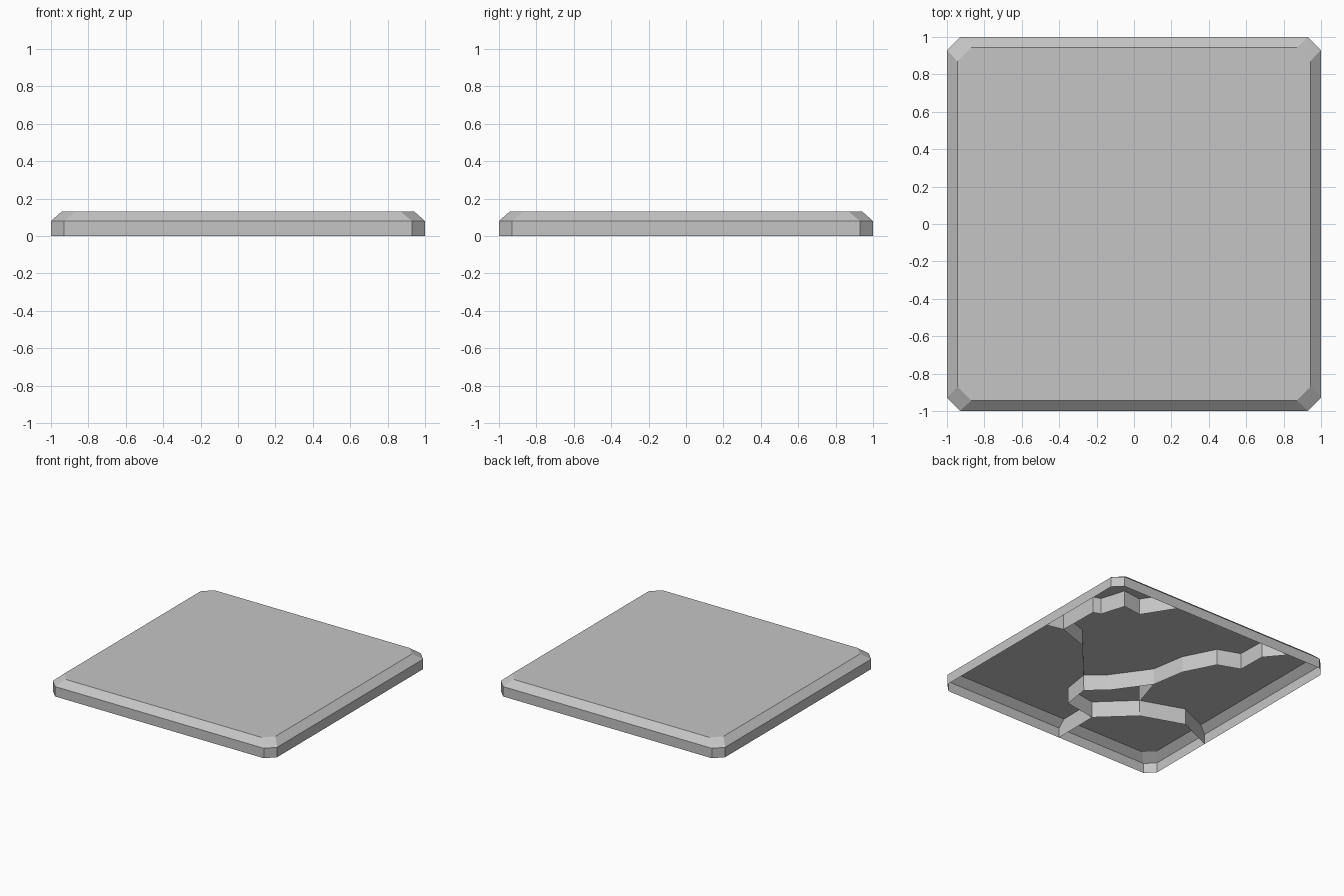
import bpy
import bmesh
from mathutils import Vector

if "Cube" in bpy.data.objects:
    bpy.data.objects.remove(bpy.data.objects["Cube"])

EDGE_H, TOP_H, INSET = 0.08, 0.13, 0.057

stone = bpy.data.materials.new("grey stone")
stone.diffuse_color = (0.56, 0.56, 0.56, 1)
stone.use_nodes = True
stone.node_tree.nodes["Principled BSDF"].inputs["Base Color"].default_value = stone.diffuse_color


def make_object(name, bm):
    mesh = bpy.data.meshes.new(name)
    bm.to_mesh(mesh)
    bm.free()
    mesh.materials.append(stone)
    obj = bpy.data.objects.new(name, mesh)
    bpy.context.collection.objects.link(obj)
    return obj


def octagon(bm, half, flat, z):
    """Square ring with cut corners, counter-clockwise."""
    pts = [(half, -flat), (half, flat), (flat, half), (-flat, half),
           (-half, flat), (-half, -flat), (-flat, -half), (flat, -half)]
    return [bm.verts.new((x, y, z)) for x, y in pts]


# Slab shell: upright rim, bevelled shoulder and flat top, open underneath
bm = bmesh.new()
rings = [octagon(bm, 1, 0.93, 0), octagon(bm, 1, 0.93, EDGE_H),
         octagon(bm, 1 - INSET, 0.87, TOP_H)]
for low, high in zip(rings, rings[1:]):
    for i in range(8):
        j = (i + 1) % 8
        bm.faces.new((low[i], low[j], high[j], high[i]))
bm.faces.new(rings[-1])
make_object("slab_shell", bm)


def roof(p):
    """Height of the shell's inside above a floor point."""
    gap = 1 - max(abs(p.x), abs(p.y))
    return min(TOP_H, EDGE_H + max(gap, 0) * (TOP_H - EDGE_H) / INSET)


def split_at_shoulder(path):
    """Add a point where a path crosses from the shoulder to the flat top."""
    out = [path[0]]
    for a, b in zip(path, path[1:]):
        ra, rb = (max(abs(p.x), abs(p.y)) for p in (a, b))
        limit = 1 - INSET
        if (ra - limit) * (rb - limit) < 0:
            out.append(a.lerp(b, (limit - ra) / (rb - ra)))
        out.append(b)
    return out


# Break lines between the slab pieces, as upright walls under the top
cracks = {
    "front_crack": [(-0.125, -1), (-0.12, -0.62), (-0.37, -0.38),
                    (-0.71, -0.26), (-1, -0.39)],
    "middle_crack": [(-0.12, -0.62), (0.145, -0.575), (0.18, -0.355),
                     (0.045, -0.24), (-0.155, 0.04), (-0.2, 0.31),
                     (-0.325, 0.555), (-0.5, 0.62), (-0.505, 0.85), (-0.63, 1)],
    "short_crack": [(-0.155, 0.04), (-0.24, -0.23), (-0.37, -0.38)],
    "corner_crack": [(1, 0.2), (0.865, 0.23), (0.86, 0.56), (0.8, 0.58),
                     (0.74, 0.775), (0.58, 0.755), (0.425, 1)],
    "link_crack": [(0.865, 0.23), (0.61, 0.14), (0.18, -0.355)],
}
for name, pts in cracks.items():
    bm = bmesh.new()
    path = split_at_shoulder([Vector(p) for p in pts])
    cols = [(bm.verts.new((p.x, p.y, 0)), bm.verts.new((p.x, p.y, roof(p))))
            for p in path]
    for (a, b), (c, d) in zip(cols, cols[1:]):
        bm.faces.new((a, c, d, b))
    make_object(name + "_wall", bm)
